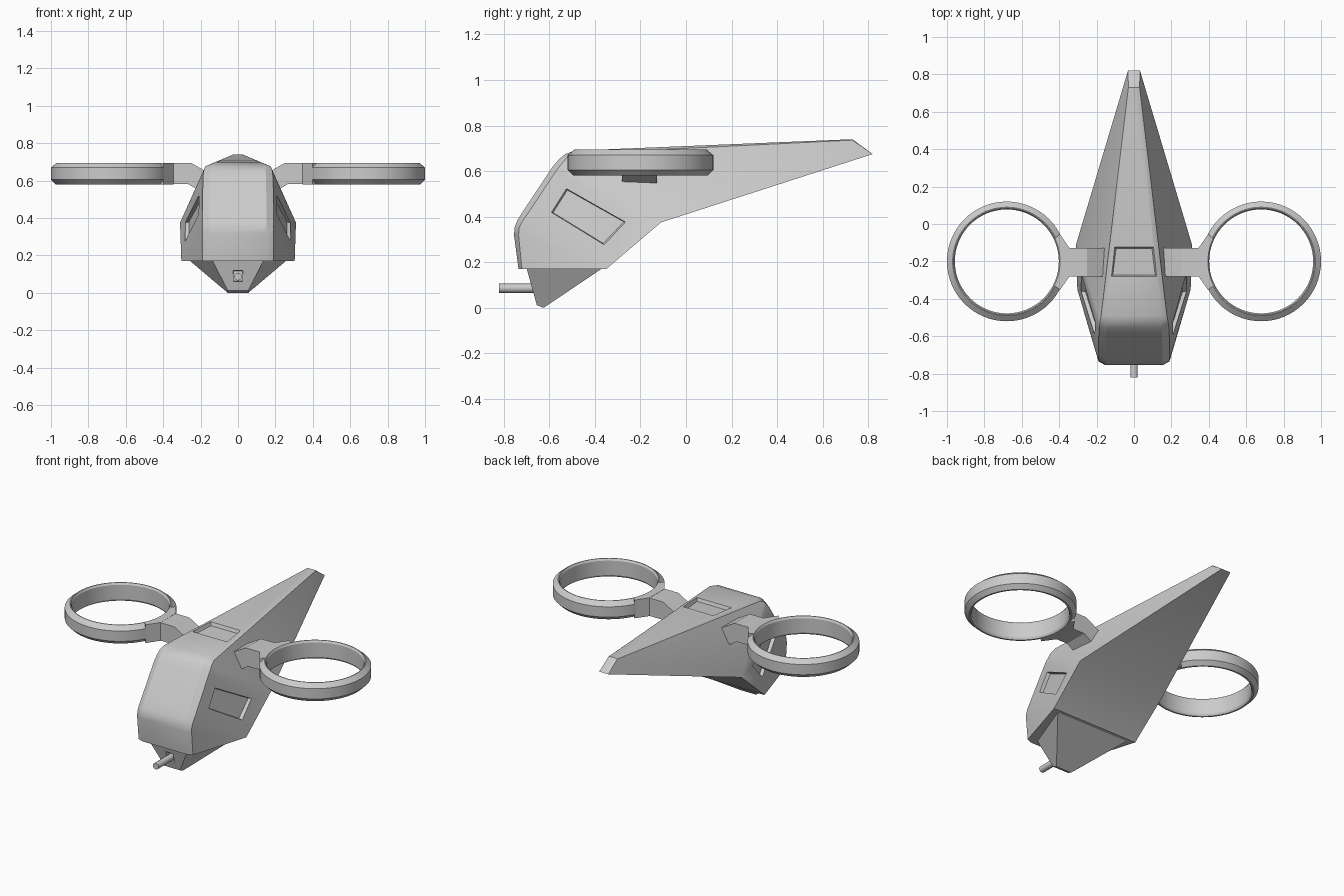
import bpy, bmesh, math
from mathutils import Vector

if "Cube" in bpy.data.objects:
    bpy.data.objects.remove(bpy.data.objects["Cube"])


def make(name, verts, faces, smooth=None):
    bm = bmesh.new()
    vs = [bm.verts.new(v) for v in verts]
    for f in faces:
        bm.faces.new([vs[i] for i in f])
    bmesh.ops.recalc_face_normals(bm, faces=bm.faces)
    me = bpy.data.meshes.new(name)
    bm.to_mesh(me)
    bm.free()
    ob = bpy.data.objects.new(name, me)
    bpy.context.collection.objects.link(ob)
    if smooth:
        smooth_by_angle(ob, smooth)
    return ob


def activate(ob):
    bpy.ops.object.select_all(action='DESELECT')
    ob.select_set(True)
    bpy.context.view_layer.objects.active = ob


def smooth_by_angle(ob, deg):
    activate(ob)
    bpy.ops.object.shade_smooth_by_angle(angle=math.radians(deg))


def prism(name, a, b):
    """Solid between two matching outlines."""
    n = len(a)
    sides = [(i, (i + 1) % n, n + (i + 1) % n, n + i) for i in range(n)]
    return make(name, list(a) + list(b),
                [tuple(range(n)), tuple(range(n, 2 * n))] + sides)


def carve(ob, cutter):
    cutter.hide_render = True
    m = ob.modifiers.new("recess", 'BOOLEAN')
    m.operation = 'DIFFERENCE'
    m.solver = 'EXACT'
    m.object = cutter
    activate(ob)
    bpy.ops.object.modifier_apply(modifier=m.name)
    bpy.data.objects.remove(cutter)


# Fuselage: nose/roof strip profile (y, z, half width, edge inset y, edge inset z)
strip = [(-0.735, 0.17, .19, .015, 0), (-0.755, 0.32, .19, .02, 0),
         (-0.752, 0.355, .19, .02, -.003), (-0.74, 0.385, .19, .02, -.008),
         (-0.715, 0.425, .19, .02, -.012), (-0.585, 0.62, .188, .018, -.014),
         (-0.555, 0.655, .185, .015, -.016), (-0.53, 0.675, .182, .008, -.016),
         (-0.49, 0.69, .176, 0, -.014), (0.73, 0.74, .03, 0, -.004),
         (0.82, 0.675, .032, 0, 0)]
verts, faces = [], []
for y, z, w, dy, dz in strip:
    verts += [(-w, y + dy, z + dz), (-w * .8, y, z),
              (w * .8, y, z), (w, y + dy, z + dz)]
n = len(strip)
for i in range(n - 1):
    for k in range(3):
        a = 4 * i + k
        faces.append((a, a + 1, a + 5, a + 4))
bl, br, ol, orr = range(4 * n, 4 * n + 4)
verts += [(-.303, -.35, .17), (.303, -.35, .17),
          (-.31, -.11, .375), (.31, -.11, .375)]
for k, b, o in ((0, bl, ol), (3, br, orr)):
    faces.append([4 * i + k for i in range(0, 4)] + [b])
    faces.append([4 * i + k for i in range(3, 7)] + [o, b])
    faces.append([4 * i + k for i in range(6, 10)] + [o])
    faces.append((4 * 9 + k, 4 * 10 + k, o))
t = 4 * (n - 1)
faces += [(0, 1, 2, 3, br, bl), (bl, br, orr, ol),
          (ol, orr, t + 3, t + 2, t + 1, t)]
fuselage = make("fuselage", verts, faces)

# Side window recesses
win = [(-.53, .53), (-.255, .375), (-.355, .27), (-.60, .42)]
cy, cz = -.435, .40


def window_ring(s, depth, scale):
    out = []
    for y, z in win:
        x = .205 + .19 * (y + .74) - .15 * (z - .38) + depth
        out.append((s * x, cy + (y - cy) * scale, cz + (z - cz) * scale))
    return out


for s in (-1, 1):
    carve(fuselage, prism("window_cutter", window_ring(s, -.035, .9),
                          window_ring(s, .035, 1.06)))


# Roof hatch recess
def hatch_ring(z, g):
    return [(-.125 - g, -.285 - g, z - .003), (.125 + g, -.285 - g, z - .003),
            (.108 + g, -.12 + g, z + .003), (-.108 - g, -.12 + g, z + .003)]


carve(fuselage, prism("hatch_cutter", hatch_ring(.682, -.012), hatch_ring(.722, .004)))
smooth_by_angle(fuselage, 25)

# Chin turret under the nose, with a gun port
chin = prism("chin_turret",
             [(-.137, -.70, .175), (.137, -.70, .175), (.262, -.365, .175), (-.262, -.365, .175)],
             [(-.055, -.655, .012), (.055, -.655, .012), (.055, -.625, 0), (-.055, -.625, 0)])
port = [(-.03, .055), (.03, .055), (.03, .125), (-.03, .125)]
carve(chin, prism("port_cutter", [(x, -.76, z) for x, z in port],
                  [(x * .8, -.655, .09 + (z - .09) * .8) for x, z in port]))

# Gun barrel
circ = [(.02 * math.cos(i * math.pi / 8), .086 + .02 * math.sin(i * math.pi / 8))
        for i in range(16)]
barrel = prism("gun_barrel", [(x, -.82, z) for x, z in circ], [(x, -.64, z) for x, z in circ])
smooth_by_angle(barrel, 40)

# Rotor ducts and their arms
section = [(.29, .695), (.32, .67), (.32, .605), (.295, .58),
           (.285, .58), (.278, .592), (.278, .683), (.285, .695)]
SEG, m = 64, len(section)
for s, side in ((-1, "left"), (1, "right")):
    rv = []
    for i in range(SEG):
        a = 2 * math.pi * i / SEG
        rv += [(s * .68 + r * math.cos(a), -.2 + r * math.sin(a), z) for r, z in section]
    rf = [(i * m + k, i * m + (k + 1) % m,
           (i + 1) % SEG * m + (k + 1) % m, (i + 1) % SEG * m + k)
          for i in range(SEG) for k in range(m)]
    make("rotor_duct_" + side, rv, rf, 28)

    # Bent arm into the fuselage
    arm = [(.12, .62), (.25, .694), (.38, .694), (.38, .581), (.265, .581), (.12, .49)]
    prism("arm_" + side, [(s * x, -.28, z) for x, z in arm],
          [(s * x, -.128, z) for x, z in arm])

    # Flared bracket hugging the duct
    plan = [(.345, -.076), (.345, .076), (.397, .15)]
    for d in (26, 13, 0, -13, -26):
        a = math.radians(d)
        plan.append((.68 - .288 * math.cos(a), .288 * math.sin(a)))
    plan.append((.397, -.15))
    prism("bracket_" + side, [(s * x, y - .204, .58) for x, y in plan],
          [(s * x, y - .204, .695) for x, y in plan])
